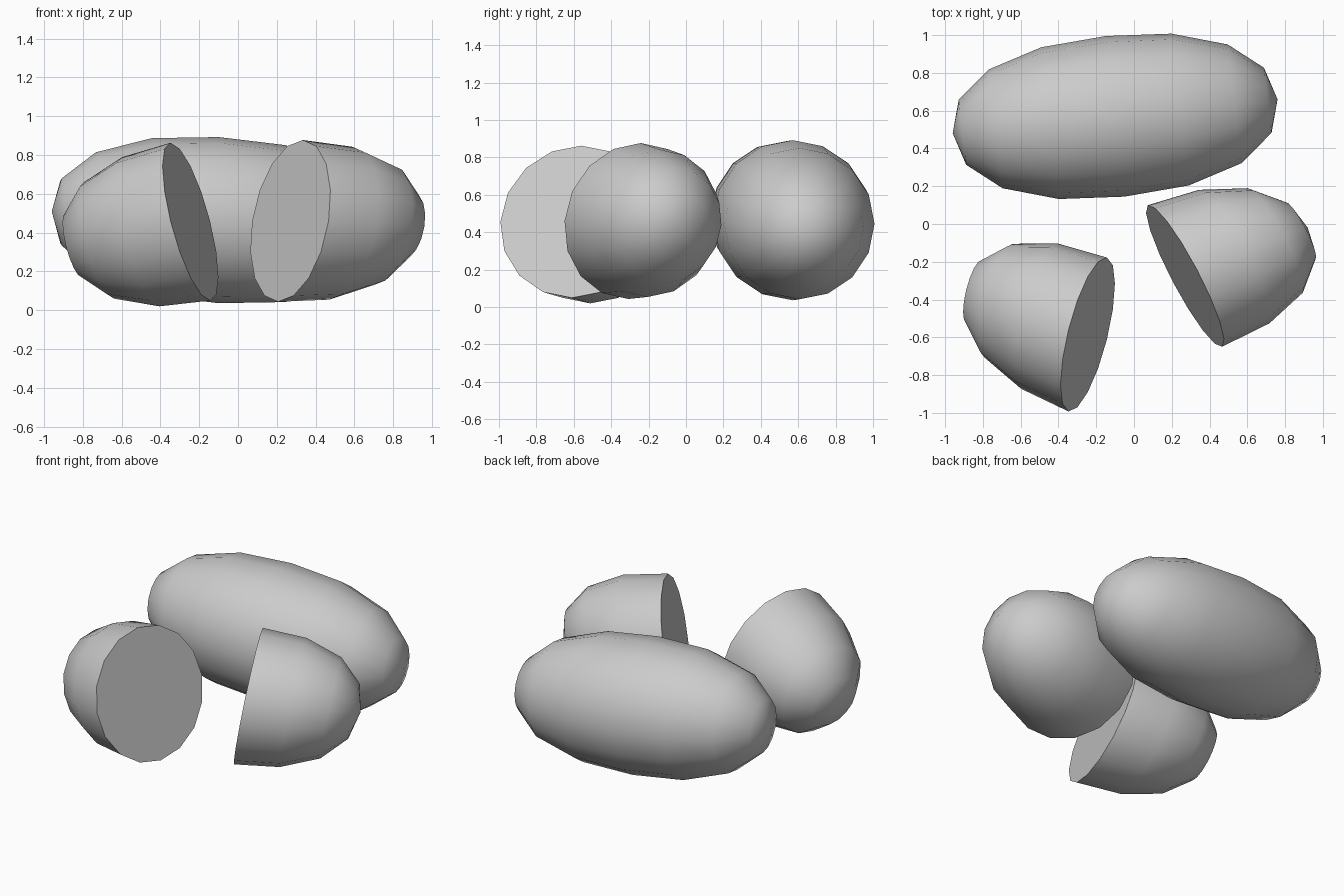
import bpy, bmesh, math
from mathutils import Vector

if "Cube" in bpy.data.objects:
    bpy.data.objects.remove(bpy.data.objects["Cube"])

SIDES = 16
# (fraction along the axis, fraction of full radius) from the widest ring to the tip
HALF = [(0, 1), (0.40, 0.945), (0.735, 0.74), (0.94, 0.405)]
WHOLE = [(-a, r) for a, r in reversed(HALF[1:])] + HALF


def tuber(name, center, axis, normal, radius, cut):
    """Rounded body around a slightly skewed axis; rings lie square to normal."""
    c, a, n = Vector(center), Vector(axis), Vector(normal).normalized()
    up = (Vector((0, 0, 1)) - n * n.z).normalized()
    side = n.cross(up)
    bm = bmesh.new()
    rings = []
    for t, r in (HALF if cut else WHOLE):
        ring = []
        for i in range(SIDES):
            ang = 2 * math.pi * i / SIDES
            offset = up * math.cos(ang) + side * math.sin(ang)
            ring.append(bm.verts.new(c + a * t + offset * radius * r))
        rings.append(ring)

    # skin between rings
    for lo, hi in zip(rings, rings[1:]):
        for i in range(SIDES):
            j = (i + 1) % SIDES
            bm.faces.new((lo[i], lo[j], hi[j], hi[i]))

    # pointed fans at the tips
    def fan(ring, point):
        tip = bm.verts.new(point)
        for i in range(SIDES):
            bm.faces.new((ring[i], ring[(i + 1) % SIDES], tip))

    fan(rings[-1], c + a)
    if not cut:
        fan(rings[0], c - a)
    for f in bm.faces:
        f.smooth = True

    # flat cut face with a sharp rim
    if cut:
        cap = bm.faces.new(rings[0])
        cap.smooth = False
        for e in cap.edges:
            e.smooth = False
    bmesh.ops.recalc_face_normals(bm, faces=bm.faces)
    mesh = bpy.data.meshes.new(name)
    bm.to_mesh(mesh)
    bm.free()
    bpy.context.collection.objects.link(bpy.data.objects.new(name, mesh))


# uncut potato at the back
tuber("whole_potato", (-0.10, 0.57, 0.464), (0.86, 0.09, -0.045),
      (0.993, 0.115, 0.0), 0.428, False)
# two cut halves at the front
tuber("left_half_potato", (-0.245, -0.585, 0.456), (-0.64, 0.243, -0.13),
      (-0.94, 0.235, -0.25), 0.42, True)
tuber("right_half_potato", (0.27, -0.275, 0.46), (0.65, 0.255, -0.03),
      (0.874, 0.46, -0.17), 0.423, True)
